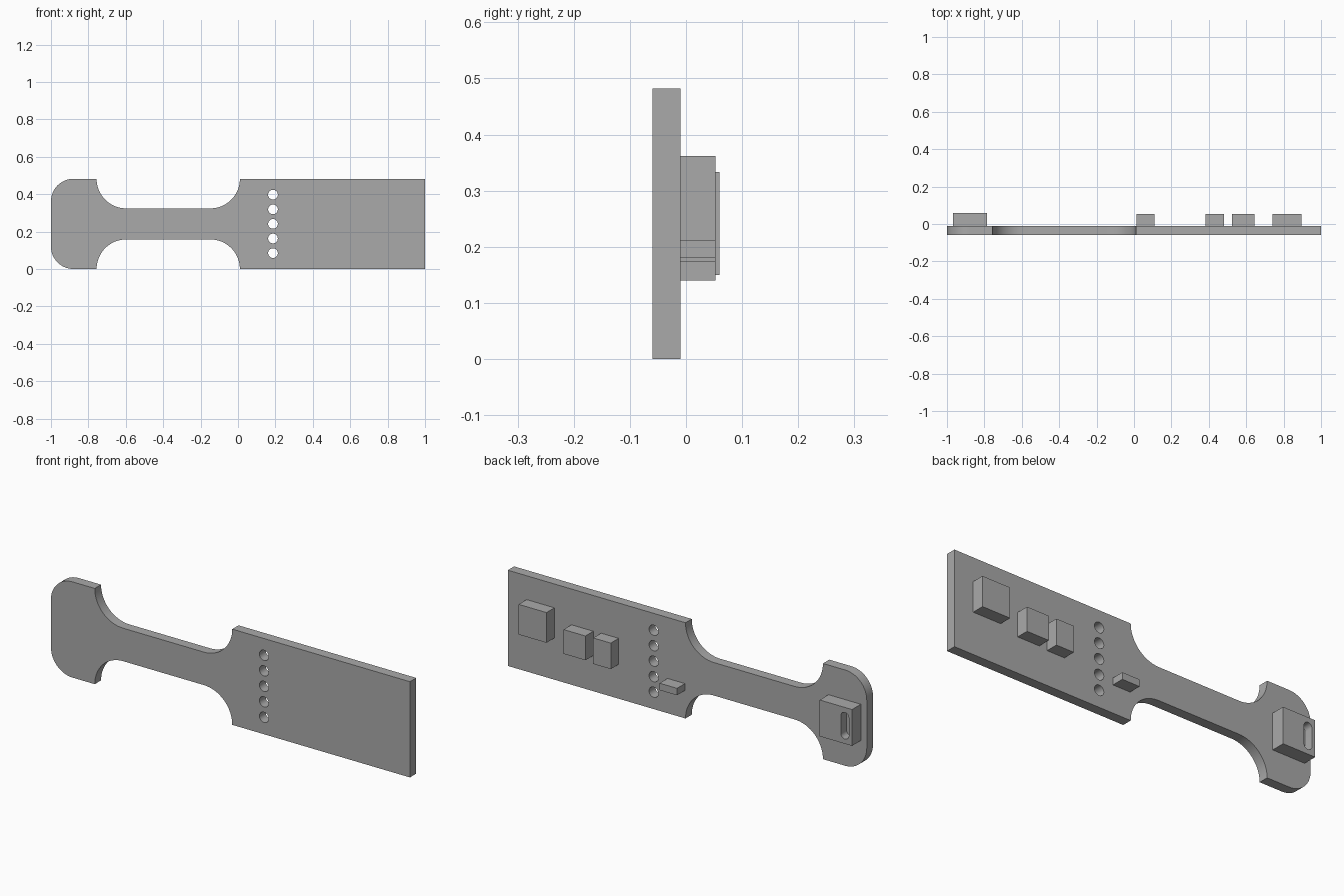
import bpy, bmesh, math

cube = bpy.data.objects.get("Cube")
if cube:
    bpy.data.objects.remove(cube, do_unlink=True)

# Single plain grey finish
grey = bpy.data.materials.new("plain_grey")
colour = (0.4, 0.4, 0.4, 1)
grey.use_nodes = True
grey.diffuse_color = colour
grey.node_tree.nodes["Principled BSDF"].inputs["Base Color"].default_value = colour

HEIGHT = 0.482
MID = HEIGHT / 2
FRONT, BACK = -0.06, -0.01
CHIP_TOP, PORT_TOP = 0.053, 0.06


def arc(cx, cz, radius, start, end, steps=16):
    """Points along an arc in the xz plane, angles in degrees."""
    angles = [math.radians(start + (end - start) * i / steps) for i in range(steps + 1)]
    return [(cx + radius * math.cos(a), cz + radius * math.sin(a)) for a in angles]


def prism(name, outline, y0, y1):
    """Extrude an xz outline from y0 to y1."""
    bm = bmesh.new()
    face = bm.faces.new([bm.verts.new((x, y0, z)) for x, z in outline])
    moved = bmesh.ops.extrude_face_region(bm, geom=[face])["geom"]
    bmesh.ops.translate(bm, vec=(0, y1 - y0, 0),
                        verts=[g for g in moved if isinstance(g, bmesh.types.BMVert)])
    bmesh.ops.recalc_face_normals(bm, faces=bm.faces)
    mesh = bpy.data.meshes.new(name)
    bm.to_mesh(mesh)
    bm.free()
    mesh.materials.append(grey)
    obj = bpy.data.objects.new(name, mesh)
    bpy.context.collection.objects.link(obj)
    return obj


def block(name, x0, x1, z0, z1, top):
    return prism(name, [(x0, z0), (x1, z0), (x1, z1), (x0, z1)], BACK, top)


def activate(obj):
    bpy.ops.object.select_all(action="DESELECT")
    obj.select_set(True)
    bpy.context.view_layer.objects.active = obj


def cut(obj, cutter):
    activate(obj)
    mod = obj.modifiers.new("cut", "BOOLEAN")
    mod.operation = "DIFFERENCE"
    mod.solver = "EXACT"
    mod.object = cutter
    bpy.ops.object.modifier_apply(modifier=mod.name)
    bpy.data.objects.remove(cutter, do_unlink=True)


def smooth(obj):
    activate(obj)
    bpy.ops.object.shade_smooth_by_angle(angle=math.radians(30))


# Board: lower half outline, mirrored about the middle height
lower = [(1, 0)]
lower += arc(-0.148, 0, 0.158, 0, 90)
lower += arc(-0.598, 0, 0.158, 90, 180)
lower += arc(-0.88, 0.12, 0.12, 270, 180)
upper = [(x, HEIGHT - z) for x, z in reversed(lower)]
board = prism("board", lower + upper, FRONT, BACK)

# Row of through holes
for i in range(5):
    z = MID + (i - 2) * 0.078
    cut(board, prism("hole_cutter", arc(0.187, z, 0.026, 0, 345, 23), FRONT - 0.02, BACK + 0.02))
smooth(board)

# Components on the back
block("large_chip", 0.74, 0.895, 0.21, 0.362, CHIP_TOP)
block("medium_chip", 0.523, 0.645, 0.18, 0.302, CHIP_TOP)
block("narrow_chip", 0.382, 0.48, 0.173, 0.304, CHIP_TOP)
block("small_component", 0.013, 0.11, 0.14, 0.175, CHIP_TOP)

# Connector with a round-ended slot
connector = block("connector", -0.967, -0.787, 0.15, 0.333, PORT_TOP)
slot = arc(-0.927, 0.286, 0.022, 0, 180) + arc(-0.927, 0.196, 0.022, 180, 360)
cut(connector, prism("slot_cutter", slot, PORT_TOP - 0.045, PORT_TOP + 0.02))
smooth(connector)
